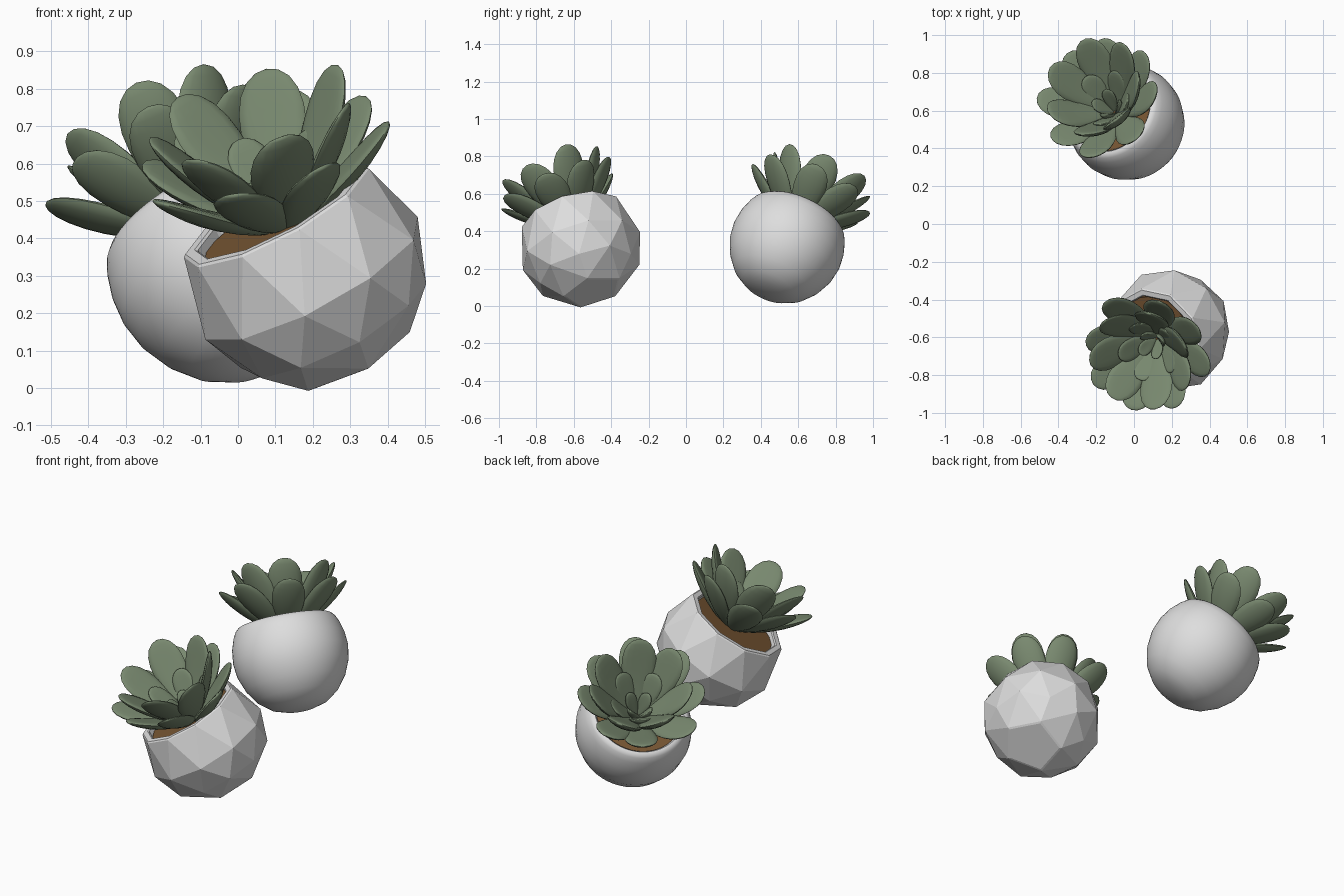
import bpy, bmesh, math, random
from mathutils import Matrix, Vector

if "Cube" in bpy.data.objects:
    bpy.data.objects.remove(bpy.data.objects["Cube"])

random.seed(4)


def material(name, rgb):
    m = bpy.data.materials.new(name)
    m.diffuse_color = (*rgb, 1)
    m.use_nodes = True
    m.node_tree.nodes["Principled BSDF"].inputs["Base Color"].default_value = m.diffuse_color
    return m


CERAMIC = material("white_ceramic", (0.73, 0.73, 0.73))
LEAF = material("leaf_green", (0.19, 0.25, 0.16))
SOIL = material("brown_soil", (0.18, 0.09, 0.032))


def finish(bm, name, mat, matrix, smooth=None):
    bmesh.ops.recalc_face_normals(bm, faces=bm.faces[:])
    me = bpy.data.meshes.new(name)
    bm.to_mesh(me)
    bm.free()
    ob = bpy.data.objects.new(name, me)
    bpy.context.collection.objects.link(ob)
    me.materials.append(mat)
    ob.matrix_world = matrix
    if smooth:
        bpy.ops.object.select_all(action='DESELECT')
        ob.select_set(True)
        bpy.context.view_layer.objects.active = ob
        bpy.ops.object.shade_smooth_by_angle(angle=math.radians(smooth))
    return ob


def ring(n, r, z, phase=0.0):
    return [Vector((r * math.cos(2 * math.pi * (i + phase) / n),
                    r * math.sin(2 * math.pi * (i + phase) / n), z)) for i in range(n)]


def pose(centre, tilt, azimuth):
    # local +X becomes the downhill direction of the leaning pot
    return (Matrix.Translation(centre) @ Matrix.Rotation(math.radians(azimuth), 4, 'Z')
            @ Matrix.Rotation(math.radians(tilt), 4, 'Y'))


def faceted_pot(matrix):
    bm = bmesh.new()
    pts = ring(5, 0.16, -0.28) + ring(5, 0.268, -0.175) + ring(5, 0.285, -0.165, 0.5)
    pts += ring(10, 0.33, -0.025, 0.5) + ring(10, 0.278, 0.185)
    for p in pts:
        bm.verts.new(p)
    bmesh.ops.convex_hull(bm, input=bm.verts[:])
    # merge flat regions, then hollow out the top
    bmesh.ops.dissolve_limit(bm, angle_limit=0.02, verts=bm.verts[:], edges=bm.edges[:])
    bm.normal_update()
    top = max(bm.faces, key=lambda f: f.calc_center_median().z)
    bmesh.ops.inset_region(bm, faces=[top], thickness=0.04)
    inner = bmesh.ops.extrude_face_region(bm, geom=[top])
    bmesh.ops.translate(bm, vec=(0, 0, -0.08),
                        verts=[v for v in inner["geom"] if isinstance(v, bmesh.types.BMVert)])
    if top.is_valid:
        bmesh.ops.delete(bm, geom=[top], context='FACES_ONLY')
    ob = finish(bm, "faceted_pot", CERAMIC, matrix)
    bev = ob.modifiers.new("soft_edges", 'BEVEL')
    bev.width, bev.segments = 0.006, 1


def smooth_pot(matrix):
    prof = [(0.0, -0.292), (0.08, -0.288), (0.15, -0.265), (0.215, -0.215), (0.265, -0.145),
            (0.297, -0.065), (0.307, 0.01), (0.300, 0.08), (0.282, 0.14), (0.267, 0.17),
            (0.252, 0.185), (0.238, 0.186), (0.228, 0.175), (0.225, 0.09), (0.0, 0.09)]
    bm = bmesh.new()
    vs = [bm.verts.new((r, 0, z)) for r, z in prof]
    es = [bm.edges.new(e) for e in zip(vs, vs[1:])]
    bmesh.ops.spin(bm, geom=vs + es, cent=(0, 0, 0), axis=(0, 0, 1),
                   angle=2 * math.pi, steps=64, use_duplicate=False)
    bmesh.ops.remove_doubles(bm, verts=bm.verts[:], dist=0.0005)
    finish(bm, "smooth_pot", CERAMIC, matrix, 50)


def soil(name, matrix, sides, radius):
    bm = bmesh.new()
    bmesh.ops.create_cone(bm, cap_ends=True, segments=sides, radius1=radius,
                          radius2=radius, depth=0.03,
                          matrix=Matrix.Translation((0, 0, 0.14)))
    finish(bm, name, SOIL, matrix)


def add_leaf(bm, matrix, length, width):
    # egg-shaped flat blade along +Z, its inner face (-X) slightly cupped
    vs = bmesh.ops.create_uvsphere(bm, u_segments=16, v_segments=12, radius=1)["verts"]
    for v in vs:
        t = (v.co.z + 1) / 2
        side = v.co.y
        y = side * width * (0.42 + 0.85 * t) * 0.5
        x = v.co.x * 0.024 * (length / 0.42) ** 0.5
        x += length * 0.18 * (t - t * t)
        x -= 0.02 * side * side * t
        v.co = matrix @ Vector((x, y, t * length))


def plant(name, matrix, phase):
    # layers: count, angle from plant axis, length, width
    layers = [(8, 54, 0.425, 0.19), (7, 39, 0.455, 0.198),
              (5, 37, 0.28, 0.13), (4, 26, 0.17, 0.08)]
    bm = bmesh.new()
    for k, (n, ang, length, width) in enumerate(layers):
        for i in range(n):
            a = 360 * (i + 0.5 * k) / n + phase + random.uniform(-4, 4)
            rot = (Matrix.Rotation(math.radians(a), 4, 'Z')
                   @ Matrix.Rotation(math.radians(ang + random.uniform(-3, 3)), 4, 'Y'))
            add_leaf(bm, matrix @ rot, length * random.uniform(0.97, 1.02), width)
    finish(bm, name, LEAF, Matrix.Identity(4), 60)


def potted(label, centre, tilt, azimuth, plant_tilt, plant_azimuth, sides, soil_radius, phase):
    m = pose(centre, tilt, azimuth)
    (faceted_pot if sides == 10 else smooth_pot)(m)
    soil(label + "_soil", m, sides, soil_radius)
    plant(label + "_succulent",
          pose(m @ Vector((0, 0, 0.13)), plant_tilt, plant_azimuth), phase)


potted("front", Vector((0.185, -0.565, 0.315)), 31.5, -151.5, 27, -124, 10, 0.238, 20)
potted("back", Vector((-0.035, 0.535, 0.317)), 36.5, 142, 33, 131, 48, 0.235, 0)
